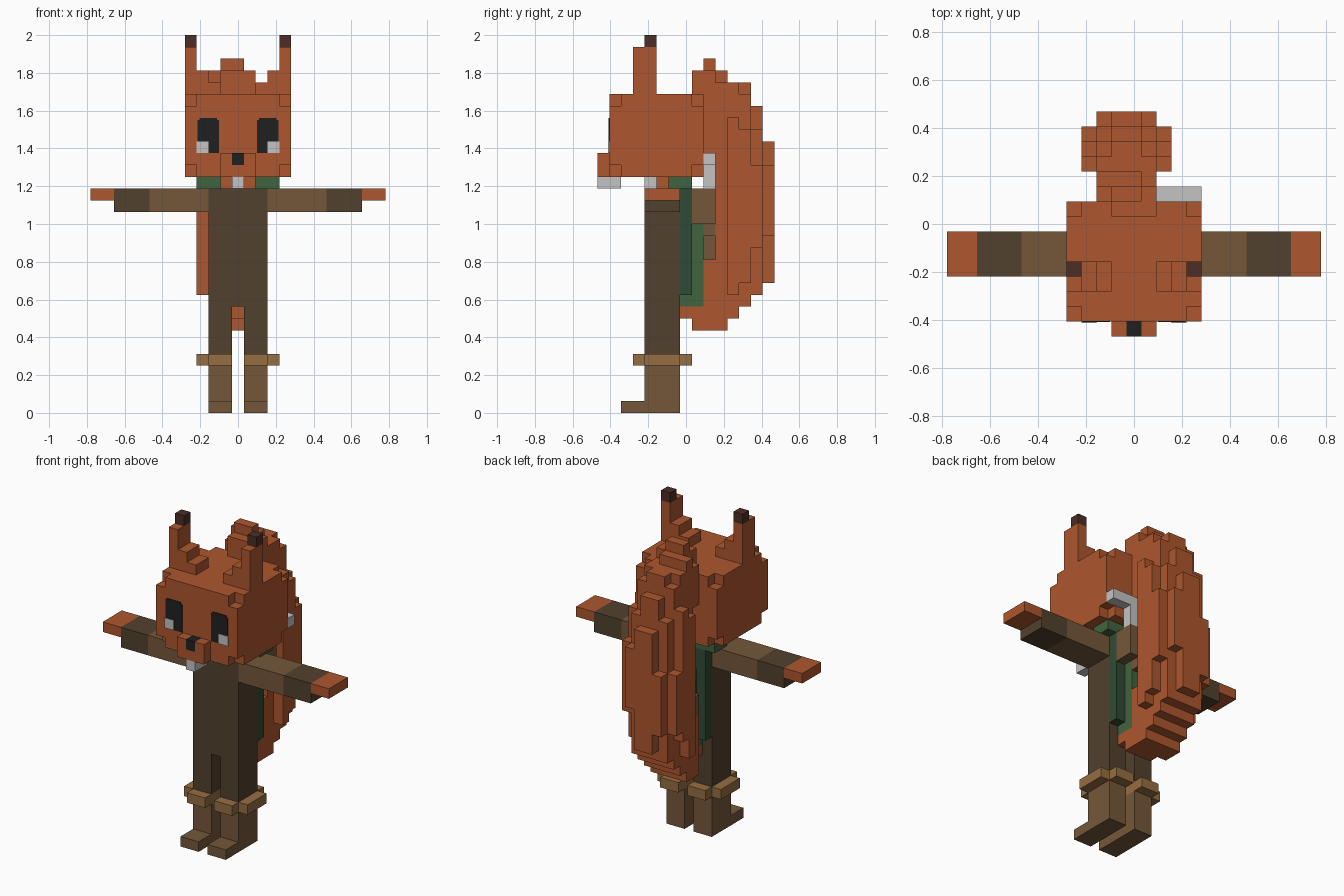
import bpy
import bmesh
from math import radians
from mathutils import Vector

if "Cube" in bpy.data.objects:
    bpy.data.objects.remove(bpy.data.objects["Cube"], do_unlink=True)

UNIT = 1 / 16
WIDTH, DEPTH = 25, 15          # size of the cell grid
ORIGIN = Vector((WIDTH / 2, DEPTH / 2, 0))


def material(name, hex_colour):
    channels = [int(hex_colour[i:i + 2], 16) / 255 for i in (0, 2, 4)]
    linear = [c / 12.92 if c < 0.04 else ((c + 0.055) / 1.055) ** 2.4 for c in channels]
    mat = bpy.data.materials.new(name)
    mat.use_nodes = True
    mat.diffuse_color = (*linear, 1)
    mat.node_tree.nodes["Principled BSDF"].inputs["Base Color"].default_value = (*linear, 1)
    return mat


orange = material("orange fur", "AE572E")
dark_brown = material("dark brown cloth", "52412D")
brown = material("brown leather", "75573A")
tan = material("tan trim", "966E42")
green = material("green cloth", "40653E")
dark_green = material("dark green cloth", "304A34")
white = material("white fur", "C4C4C4")
black = material("black", "202020")
ear_brown = material("ear tip brown", "4C2D26")


def block(x, y, z):
    """Cells of a box given as three (start, end) ranges."""
    return {(i, j, k) for i in range(*x) for j in range(*y) for k in range(*z)}


def mirror(cells):
    """Cells together with their left-right reflection."""
    return cells | {(WIDTH - 1 - i, j, k) for i, j, k in cells}


def part(name, cells, mat):
    """Build the outer skin of a set of cells, merging flat areas."""
    bm = bmesh.new()
    verts = {}

    def corner(point):
        if point not in verts:
            verts[point] = bm.verts.new((Vector(point) - ORIGIN) * UNIT)
        return verts[point]

    for cell in cells:
        for axis in range(3):
            u, w = (axis + 1) % 3, (axis + 2) % 3
            for side in (0, 1):
                neighbour = list(cell)
                neighbour[axis] += side * 2 - 1
                if tuple(neighbour) in cells:
                    continue
                ring = []
                for a, b in ((0, 0), (1, 0), (1, 1), (0, 1)):
                    point = list(cell)
                    point[axis] += side
                    point[u] += a
                    point[w] += b
                    ring.append(corner(tuple(point)))
                bm.faces.new(ring if side else ring[::-1])
    bmesh.ops.dissolve_limit(bm, angle_limit=radians(1), verts=bm.verts[:], edges=bm.edges[:])
    mesh = bpy.data.meshes.new(name)
    bm.to_mesh(mesh)
    bm.free()
    mesh.materials.append(mat)
    obj = bpy.data.objects.new(name, mesh)
    bpy.context.collection.objects.link(obj)
    return obj


def plate(name, x, z, mat, y, thickness):
    """Thin plate on the face, in scene units."""
    bm = bmesh.new()
    bmesh.ops.create_cube(bm, size=1)
    for v in bm.verts:
        v.co.x = x[0] if v.co.x < 0 else x[1]
        v.co.y = y if v.co.y > 0 else y - thickness
        v.co.z = z[0] if v.co.z < 0 else z[1]
    bmesh.ops.recalc_face_normals(bm, faces=bm.faces[:])
    mesh = bpy.data.meshes.new(name)
    bm.to_mesh(mesh)
    bm.free()
    mesh.materials.append(mat)
    bpy.context.collection.objects.link(bpy.data.objects.new(name, mesh))


# Boots, trim and trousers
boots = block((10, 12), (4, 7), (0, 4)) | block((10, 12), (2, 4), (0, 1))
part("boots", mirror(boots), brown)
cuffs = block((9, 12), (4, 7), (4, 5)) | block((10, 12), (3, 8), (4, 5))
part("boot_cuffs", mirror(cuffs), tan)
legs = mirror(block((10, 12), (4, 7), (5, 9)))
part("legs_and_torso", legs | block((10, 15), (4, 7), (9, 19)), dark_brown)

# Arms
part("upper_sleeves", mirror(block((5, 10), (4, 7), (17, 19))), brown)
part("lower_sleeves", mirror(block((2, 5), (4, 7), (17, 19))), dark_brown)
part("hands", mirror(block((0, 2), (4, 7), (18, 19))), orange)

# Neck, collar and cape
part("neck", block((11, 14), (5, 6), (19, 20)), orange)
part("chest_tuft", block((12, 13), (4, 5), (19, 20)), white)
part("collar", block((9, 16), (6, 8), (19, 20)), green)
part("cape_lining", block((10, 15), (7, 8), (10, 19)), dark_green)
cape = block((11, 14), (8, 9), (9, 16)) | block((11, 14), (7, 8), (9, 10))
part("cape", cape, green)

# Quiver running diagonally across the back, with pale feathers
quiver = block((12, 15), (8, 10), (17, 19)) | block((11, 15), (8, 10), (16, 17))
quiver |= block((11, 14), (9, 10), (15, 16)) | block((10, 13), (9, 10), (13, 15))
part("quiver", quiver, brown)
feathers = block((14, 15), (9, 10), (19, 22)) | block((14, 17), (9, 10), (21, 22))
part("feathers", feathers, white)

# Head with clipped corners, muzzle, nose and chin
head = block((8, 17), (1, 9), (20, 27))
head -= {(i, j, k) for i in (8, 16) for j in (1, 8) for k in (20, 26)}
part("head", head, orange)
nose = block((12, 13), (0, 1), (21, 22))
part("muzzle", block((11, 14), (0, 1), (20, 22)) - nose, orange)
part("nose", nose, black)
part("chin", block((12, 13), (0, 2), (19, 20)), white)

# Ears stepping down towards the middle of the head
ears = block((8, 9), (3, 5), (27, 31))
ears |= block((9, 10), (3, 5), (27, 29)) | block((10, 11), (3, 5), (27, 28))
part("ears", mirror(ears), orange)
part("ear_tips", mirror(block((8, 9), (4, 5), (31, 32))), ear_brown)

# Eyes: dark plates with a clipped top, pale patch at the outer lower corner
FACE = (1 - DEPTH / 2) * UNIT
for side, s in (("right", -1), ("left", 1)):
    def span(a, b):
        return sorted((s * a, s * b))
    plate(side + "_eye", span(0.10, 0.215), (1.376, 1.55), black, FACE, 0.004)
    plate(side + "_eye_top", span(0.11, 0.205), (1.55, 1.562), black, FACE, 0.004)
    plate(side + "_eye_patch", span(0.156, 0.22), (1.376, 1.438), white, FACE, 0.007)

# Tail core: one upright slice per step backwards
tail = block((11, 14), (7, 8), (8, 9)) | block((11, 14), (8, 9), (7, 9))
tail |= block((11, 14), (8, 9), (27, 29))
tail |= block((10, 14), (9, 10), (7, 13)) | block((10, 14), (9, 10), (24, 28))
tail |= block((11, 14), (9, 10), (22, 29)) | block((11, 13), (9, 10), (29, 30))
tail |= block((10, 14), (10, 11), (7, 28)) | block((10, 13), (10, 11), (28, 29))
tail |= block((10, 14), (11, 12), (8, 28))
tail |= block((10, 14), (12, 13), (9, 27)) | block((11, 13), (12, 13), (27, 28))
tail |= block((10, 14), (13, 14), (10, 24)) | block((11, 13), (13, 14), (24, 26))

# Tail side tufts
tail |= block((14, 15), (11, 12), (10, 25)) | block((14, 15), (12, 13), (11, 24))
tail |= block((14, 15), (13, 14), (14, 21))
tail |= block((9, 10), (11, 12), (10, 24)) | block((9, 10), (12, 13), (12, 25))
tail |= block((9, 10), (13, 14), (13, 19))

# Tail back tufts
tail |= block((11, 13), (14, 15), (11, 23)) | block((13, 14), (14, 15), (15, 21))
tail |= block((10, 11), (14, 15), (13, 19))
part("tail", tail, orange)
